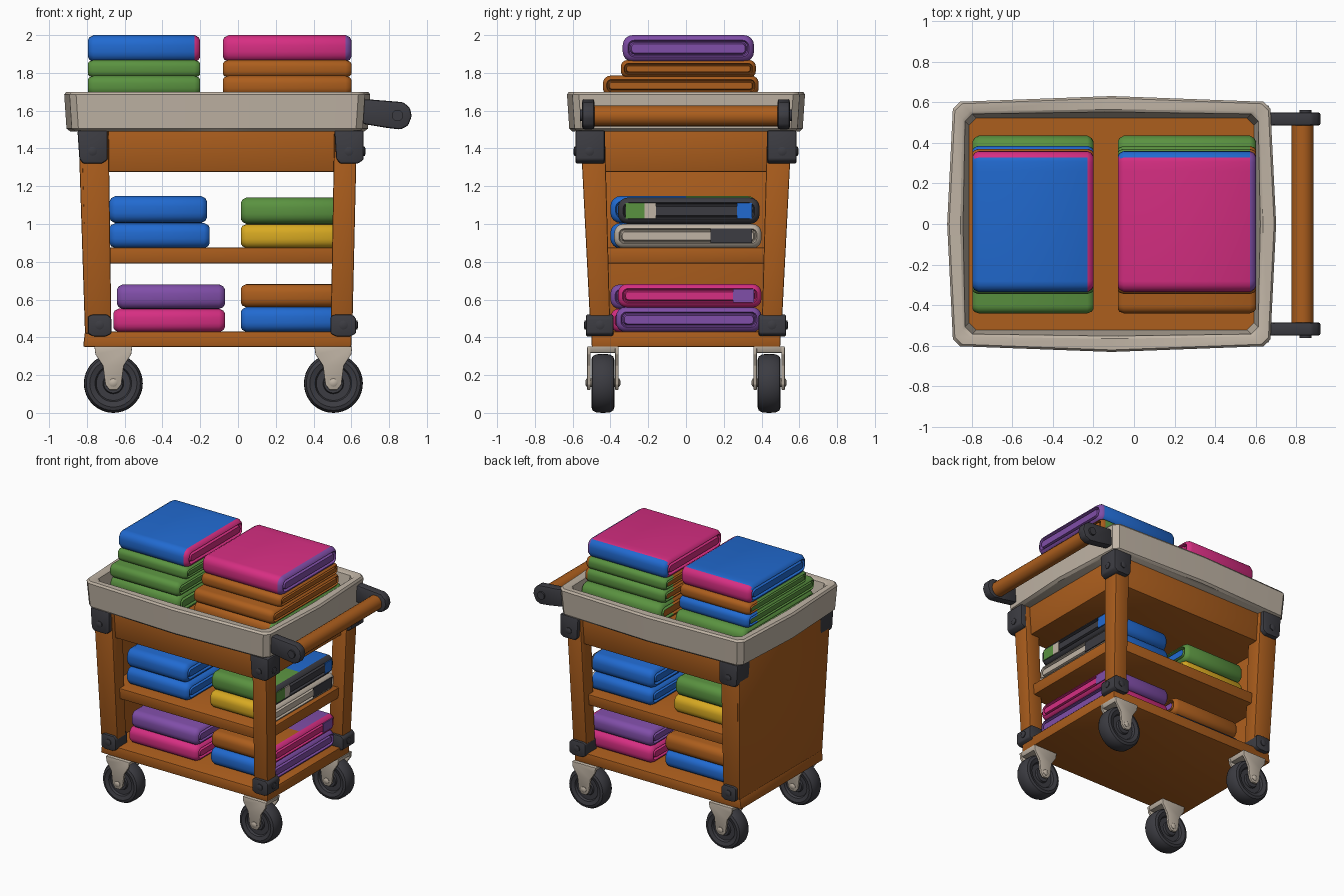
import bpy, bmesh, math

if "Cube" in bpy.data.objects:
    bpy.data.objects.remove(bpy.data.objects["Cube"])


def material(name, r, g, b):
    m = bpy.data.materials.new(name)
    lin = [((c / 255 + 0.055) / 1.055) ** 2.4 for c in (r, g, b)]
    m.diffuse_color = (*lin, 1)
    m.use_nodes = True
    m.node_tree.nodes["Principled BSDF"].inputs["Base Color"].default_value = m.diffuse_color
    return m


MATS = {n: material(n, *c) for n, c in {
    "wood": (172, 94, 29), "beige": (192, 180, 165), "dark": (60, 60, 66),
    "blue": (33, 106, 208), "green": (90, 146, 64), "pink": (214, 46, 130),
    "purple": (128, 78, 168), "yellow": (216, 170, 34)}.items()}


def loft(name, rings, mat, bevel=0, angle=35, rule=None, segs=2):
    """Skin a list of closed point rings, cap both ends, colour the faces."""
    bm = bmesh.new()
    vs = [[bm.verts.new(p) for p in ring] for ring in rings]
    n = len(vs[0])
    for a, b in zip(vs, vs[1:]):
        for i in range(n):
            bm.faces.new((a[i], a[(i + 1) % n], b[(i + 1) % n], b[i]))
    bm.faces.new(vs[0])
    bm.faces.new(vs[-1])
    bmesh.ops.recalc_face_normals(bm, faces=bm.faces)
    if bevel:
        bmesh.ops.bevel(bm, geom=bm.edges[:], offset=bevel, segments=segs,
                        profile=0.5, affect='EDGES')
    bm.normal_update()
    me = bpy.data.meshes.new(name)
    names = [mat] if rule is None else list(MATS)
    for k in names:
        me.materials.append(MATS[k])
    for f in bm.faces:
        f.smooth = True
        if rule:
            f.material_index = names.index(rule(f.calc_center_median(), f.normal))
    bm.to_mesh(me)
    bm.free()
    me.set_sharp_from_angle(angle=math.radians(angle))
    ob = bpy.data.objects.new(name, me)
    bpy.context.collection.objects.link(ob)
    return ob


def rect(x0, x1, y0, y1, z):
    return [(x0, y0, z), (x1, y0, z), (x1, y1, z), (x0, y1, z)]


def box(name, mat, low, high, z0, z1, bevel=0.008):
    """Tapered box from a low and a high rectangle (x0, x1, y0, y1)."""
    return loft(name, [rect(*low, z0), rect(*high, z1)], mat, bevel)


def plate(name, mat, pts, y0, y1, bevel=0.006):
    return loft(name, [[(x, y, z) for x, z in pts] for y in (y0, y1)], mat, bevel)


def lathe(name, mat, prof, cx, cy, cz, axis='y', n=28):
    """Revolve (radius, offset) pairs about a y or x axis."""
    rings = []
    for r, o in prof:
        ring = []
        for i in range(n):
            a = 2 * math.pi * i / n
            u, w = r * math.cos(a), r * math.sin(a)
            ring.append((cx + u, cy + o, cz + w) if axis == 'y' else (cx + o, cy + u, cz + w))
        rings.append(ring)
    return loft(name, rings, mat)


# ---- tray: bulged rim with chamfered corners, wooden floor
def tray_ring(hx, hy, z, c=0.035, bulge=0.028):
    p = [(hx, -hy + c), (hx + bulge, 0), (hx, hy - c), (hx - c, hy), (0, hy + bulge),
         (c - hx, hy), (-hx, hy - c), (-hx - bulge, 0), (-hx, c - hy), (c - hx, -hy),
         (0, -hy - bulge), (hx - c, -hy)]
    return [(x - 0.11, y, z) for x, y in p]


loft("tray_rim", [tray_ring(0.75, 0.575, 1.49), tray_ring(0.77, 0.59, 1.505),
                  tray_ring(0.782, 0.602, 1.685), tray_ring(0.772, 0.592, 1.70),
                  tray_ring(0.735, 0.555, 1.70, bulge=0.01), tray_ring(0.722, 0.542, 1.69, bulge=0.01),
                  tray_ring(0.70, 0.52, 1.535, bulge=0)], "beige")
box("tray_floor", "wood", (-0.82, 0.60, -0.53, 0.53), (-0.82, 0.60, -0.53, 0.53), 1.515, 1.545, 0)

# ---- wooden body
box("upper_box", "wood", (-0.80, 0.58, -0.515, 0.515), (-0.81, 0.59, -0.53, 0.53), 1.275, 1.50)
box("middle_shelf", "wood", (-0.79, 0.565, -0.47, 0.47), (-0.79, 0.57, -0.475, 0.475), 0.79, 0.875)
box("bottom_shelf", "wood", (-0.82, 0.60, -0.50, 0.50), (-0.81, 0.60, -0.50, 0.50), 0.35, 0.43)
box("left_panel", "wood", (-0.81, -0.76, -0.505, 0.505), (-0.845, -0.79, -0.555, 0.555), 0.42, 1.495)

for s, side in ((-1, "front"), (1, "back")):
    def ys(a, b):
        return (-b, -a) if s < 0 else (a, b)

    # tapered legs
    box(side + "_left_leg", "wood", (-0.80, -0.67, *ys(0.40, 0.505)),
        (-0.83, -0.685, *ys(0.43, 0.56)), 0.42, 1.50)
    box(side + "_right_leg", "wood", (0.49, 0.605, *ys(0.40, 0.505)),
        (0.51, 0.63, *ys(0.43, 0.56)), 0.42, 1.50)

    # corner brackets with bolts
    for end, t0, t1, b0, b1 in (("left", -0.85, -0.69, -0.795, -0.67), ("right", 0.51, 0.665, 0.49, 0.625)):
        c = 0.03
        pts = [(t0, 1.495), (t1, 1.495), (t1, 1.34), (t1 - c, 1.32), (t0 + c, 1.32), (t0 + 0.01, 1.345)]
        plate(f"{side}_{end}_top_bracket", "dark", pts, *ys(0.43, 0.585), 0.01)
        pts = [(b0, 0.42), (b0 + c, 0.405), (b1 - c, 0.405), (b1, 0.42), (b1, 0.50),
               (b1 - 0.02, 0.52), (b0 + 0.02, 0.52), (b0, 0.51)]
        plate(f"{side}_{end}_bottom_bracket", "dark", pts, *ys(0.385, 0.53), 0.008)
        for cx, yy, cz in (((t0 + t1) / 2, 0.585, 1.385), ((b0 + b1) / 2, 0.53, 0.465)):
            lathe(f"{side}_{end}_bolt", "dark", [(0.024, -0.01), (0.024, 0.006), (0.014, 0.01)]
                  if s > 0 else [(0.024, 0.01), (0.024, -0.006), (0.014, -0.01)],
                  cx, s * yy, cz, n=12)
    for x, yy, z in ((0.665, 0.51, 1.385), (0.625, 0.455, 0.465)):
        lathe(side + "_end_bolt", "dark", [(0.024, -0.01), (0.024, 0.006), (0.014, 0.01)],
              x, s * yy, z, 'x', 12)

    # casters: tyre, fork plates, mounting block, axle
    for end, cx in (("left", -0.66), ("right", 0.505)):
        cy = s * 0.44
        half = [(0.035, 0.05), (0.05, 0.05), (0.055, 0.036), (0.09, 0.036), (0.097, 0.052),
                (0.125, 0.061), (0.143, 0.055), (0.154, 0.035)]
        prof = half + [(0.156, 0)] + [(r, -o) for r, o in reversed(half)]
        lathe(f"{side}_{end}_wheel", "dark", prof, cx, cy, 0.156, n=36)
        fork = [(-0.1, 0.35), (-0.095, 0.31), (-0.055, 0.25), (-0.042, 0.15), (-0.02, 0.122),
                (0.02, 0.122), (0.042, 0.15), (0.055, 0.25), (0.095, 0.31), (0.1, 0.35)]
        for o in (-0.074, 0.074):
            plate(f"{side}_{end}_fork", "beige", [(cx + x, z) for x, z in fork],
                  cy + o - 0.009, cy + o + 0.009, 0.003)
        box(f"{side}_{end}_caster_mount", "beige", (cx - 0.09, cx + 0.09, cy - 0.075, cy + 0.075),
            (cx - 0.1, cx + 0.1, cy - 0.083, cy + 0.083), 0.318, 0.352, 0.005)
        lathe(f"{side}_{end}_axle", "beige", [(0.012, -0.092), (0.022, -0.086), (0.022, 0.086), (0.012, 0.092)],
              cx, cy, 0.16, n=12)

    # handle arm
    arm = [(0.66, 1.53), (0.78, 1.51), (0.86, 1.50), (0.90, 1.52), (0.92, 1.57), (0.91, 1.615),
           (0.875, 1.645), (0.69, 1.66), (0.66, 1.66)]
    plate(side + "_handle_arm", "dark", arm, *ys(0.485, 0.55), 0.012)
    lathe(side + "_handle_bolt", "dark", [(0.03, -0.012), (0.03, 0.012)], 0.845, s * 0.55, 1.575, n=12)

lathe("handle_bar", "wood", [(0.055, -0.49), (0.055, 0.49)], 0.83, 0, 1.572, n=20)


# ---- folded towels: rounded slab with a fold groove in both ends
def towel(name, x0, x1, y0, y1, z0, z1, front, back, split=0.0, right=None):
    cy, cz, hy, hz = (y0 + y1) / 2, (z0 + z1) / 2, (y1 - y0) / 2, (z1 - z0) / 2

    def ring(x, d):
        a, b = hy - d, hz - d
        r, pts = b * 0.75, []
        for q, (sy, sz) in enumerate(((1, 1), (-1, 1), (-1, -1), (1, -1))):
            for k in range(5):
                t = math.radians(90 * q + 22.5 * k)
                pts.append((x, cy + sy * (a - r) + r * math.cos(t), cz + sz * (b - r) + r * math.sin(t)))
            # extra points let the colour change along the long sides
            if q in (0, 2):
                pts.append((x, max(y0 + 0.1, min(y1 - 0.1, split)), cz + sz * b))
        return pts

    h = hz
    steps = [(0.0, 0.66 * h), (0.022, 0.56 * h), (0.022, 0.48 * h), (0.0, 0.38 * h),
             (0.008, 0.16 * h), (0.03, 0.0)]
    rings = [ring(x0 + e, d) for e, d in steps] + [ring(x1 - e, d) for e, d in reversed(steps)]

    def rule(c, n):
        if right and c.x > x1 - 0.026:
            return right
        return front if c.y < split else back

    loft(name, rings, front, rule=rule, angle=50)


# shelf stacks: one colour to the front, another to the back
towel("middle_left_lower_towel", -0.68, -0.15, -0.40, 0.38, 0.872, 1.005, "blue", "yellow")
towel("middle_left_upper_towel", -0.68, -0.165, -0.40, 0.38, 1.005, 1.148, "blue", "green")
towel("middle_right_lower_towel", 0.015, 0.55, -0.38, 0.40, 0.872, 1.0, "yellow", "blue", right="beige")
towel("middle_right_upper_towel", 0.015, 0.55, -0.36, 0.39, 1.0, 1.14, "green", "blue", right="dark")
towel("bottom_left_lower_towel", -0.66, -0.07, -0.40, 0.37, 0.428, 0.552, "pink", "blue")
towel("bottom_left_upper_towel", -0.64, -0.07, -0.40, 0.37, 0.55, 0.68, "purple", "wood")
towel("bottom_right_lower_towel", 0.015, 0.55, -0.37, 0.40, 0.428, 0.56, "blue", "pink", right="purple")
towel("bottom_right_upper_towel", 0.015, 0.55, -0.36, 0.40, 0.558, 0.682, "wood", "purple", right="pink")

# painted patches on the ends of the right-hand shelf towels
for nm, col, y0, y1, z0, z1 in (("green_patch", "green", -0.32, -0.22, 1.03, 1.11),
                                ("pale_patch", "beige", -0.22, -0.16, 1.03, 1.11),
                                ("blue_patch", "blue", 0.27, 0.35, 1.03, 1.11),
                                ("dark_patch", "dark", 0.13, 0.35, 0.90, 0.975),
                                ("purple_patch", "purple", 0.25, 0.36, 0.585, 0.655)):
    box(nm, col, (0.546, 0.554, y0, y1), (0.546, 0.554, y0, y1), z0, z1, 0)

# tray stacks, bottom to top
for nm, x0, x1, fronts, backs, end in (
        ("left", -0.795, -0.20, ("green", "green", "green", "blue"), ("green", "blue", "wood", "pink"),
         (None, None, None, "pink")),
        ("right", -0.08, 0.60, ("wood", "wood", "wood", "pink"), ("green", "green", "green", "blue"),
         ("green", "wood", "wood", "purple"))):
    dims = ((-0.44, 0.435, 1.54, 1.69), (-0.44, 0.385, 1.68, 1.785),
            (-0.345, 0.37, 1.775, 1.868), (-0.335, 0.36, 1.858, 2.0))
    for i, d in enumerate(dims):
        towel(f"tray_{nm}_towel_{i + 1}", x0, x1, *d, fronts[i], backs[i],
              split=0.33 if i == 3 else 0.26, right=end[i])
